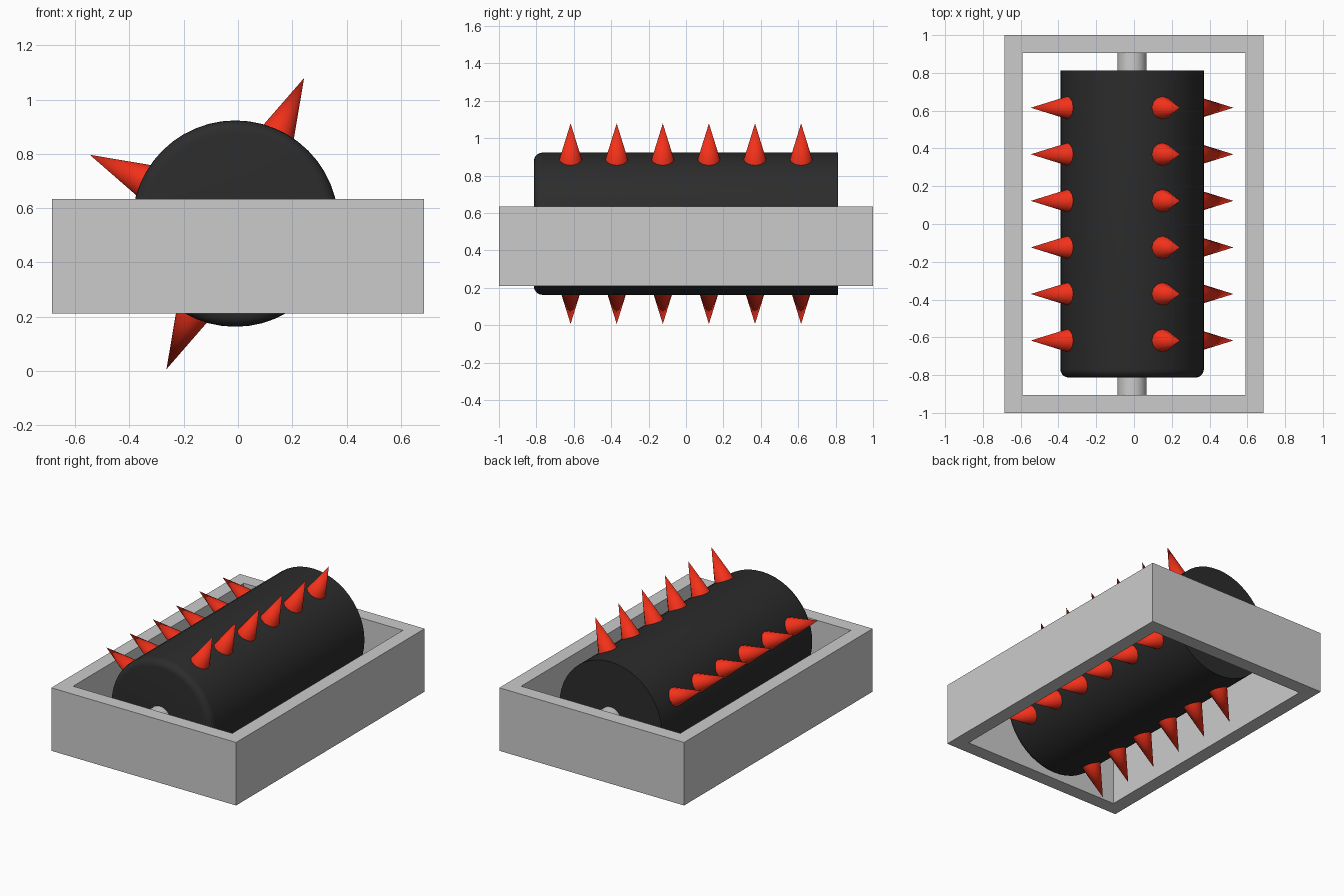
import bpy, bmesh
from math import radians, sin, cos, pi
from mathutils import Vector, Matrix

if "Cube" in bpy.data.objects:
    bpy.data.objects.remove(bpy.data.objects["Cube"])

AX, AZ = -0.01, 0.543      # roller axis, running along y
R = 0.38                   # drum radius


def material(name, rgb):
    m = bpy.data.materials.new(name)
    m.diffuse_color = (*rgb, 1)
    m.use_nodes = True
    m.node_tree.nodes["Principled BSDF"].inputs["Base Color"].default_value = m.diffuse_color
    return m


def finish(bm, name, mat=None, angle=40):
    me = bpy.data.meshes.new(name)
    bmesh.ops.recalc_face_normals(bm, faces=bm.faces)
    bm.to_mesh(me)
    bm.free()
    ob = bpy.data.objects.new(name, me)
    bpy.context.collection.objects.link(ob)
    if mat:
        me.materials.append(mat)
    bpy.ops.object.select_all(action='DESELECT')
    bpy.context.view_layer.objects.active = ob
    ob.select_set(True)
    bpy.ops.object.shade_smooth_by_angle(angle=radians(angle))
    return ob


def cylinder_y(bm, r, y0, y1, sides):
    rot = Matrix.Rotation(pi / 2, 4, 'X')
    pos = Matrix.Translation((AX, (y0 + y1) / 2, AZ))
    bmesh.ops.create_cone(bm, cap_ends=True, segments=sides, radius1=r,
                          radius2=r, depth=y1 - y0, matrix=pos @ rot)


black = material("black", (0.025, 0.025, 0.025))
red = material("red", (0.9, 0.03, 0.01))

# rectangular frame, open at top and bottom
bm = bmesh.new()
loops = []
for hx, hy, z in ((0.686, 1.0, 0.211), (0.686, 1.0, 0.634),
                  (0.591, 0.905, 0.634), (0.591, 0.905, 0.211)):
    loops.append([bm.verts.new((sx * hx, sy * hy, z))
                  for sx, sy in ((-1, -1), (1, -1), (1, 1), (-1, 1))])
for i in range(4):
    a, b = loops[i], loops[(i + 1) % 4]
    for j in range(4):
        k = (j + 1) % 4
        bm.faces.new((a[j], a[k], b[k], b[j]))
edges = [e for e in bm.edges if e.calc_face_angle(0) > 0.5]
bmesh.ops.bevel(bm, geom=edges, offset=0.006, segments=2, profile=0.5,
                affect='EDGES')
finish(bm, "frame", angle=60)

# axle, seated in both end walls
bm = bmesh.new()
cylinder_y(bm, 0.077, -0.95, 0.95, 32)
finish(bm, "axle")

# drum, rounded at the front rim only
bm = bmesh.new()
cylinder_y(bm, R, -0.813, 0.813, 48)
rim = [e for e in bm.edges if all(v.co.y < -0.8 for v in e.verts)]
bmesh.ops.bevel(bm, geom=rim, offset=0.045, segments=5, profile=0.5,
                affect='EDGES')
finish(bm, "drum", black)

# four rows of six spikes around the drum
bm = bmesh.new()
BASE, TIP = 0.355, 0.593
for row in range(4):
    a = radians(64.7 + 90 * row)
    d = Vector((cos(a), 0, sin(a)))
    rot = d.to_track_quat('Z', 'Y').to_matrix().to_4x4()
    for i in range(6):
        c = Vector((AX, -0.617 + 0.2465 * i, AZ)) + d * (BASE + TIP) / 2
        bmesh.ops.create_cone(bm, cap_ends=True, segments=12, radius1=0.067,
                              radius2=0, depth=TIP - BASE,
                              matrix=Matrix.Translation(c) @ rot)
bmesh.ops.remove_doubles(bm, verts=bm.verts, dist=1e-5)
finish(bm, "spikes", red)
